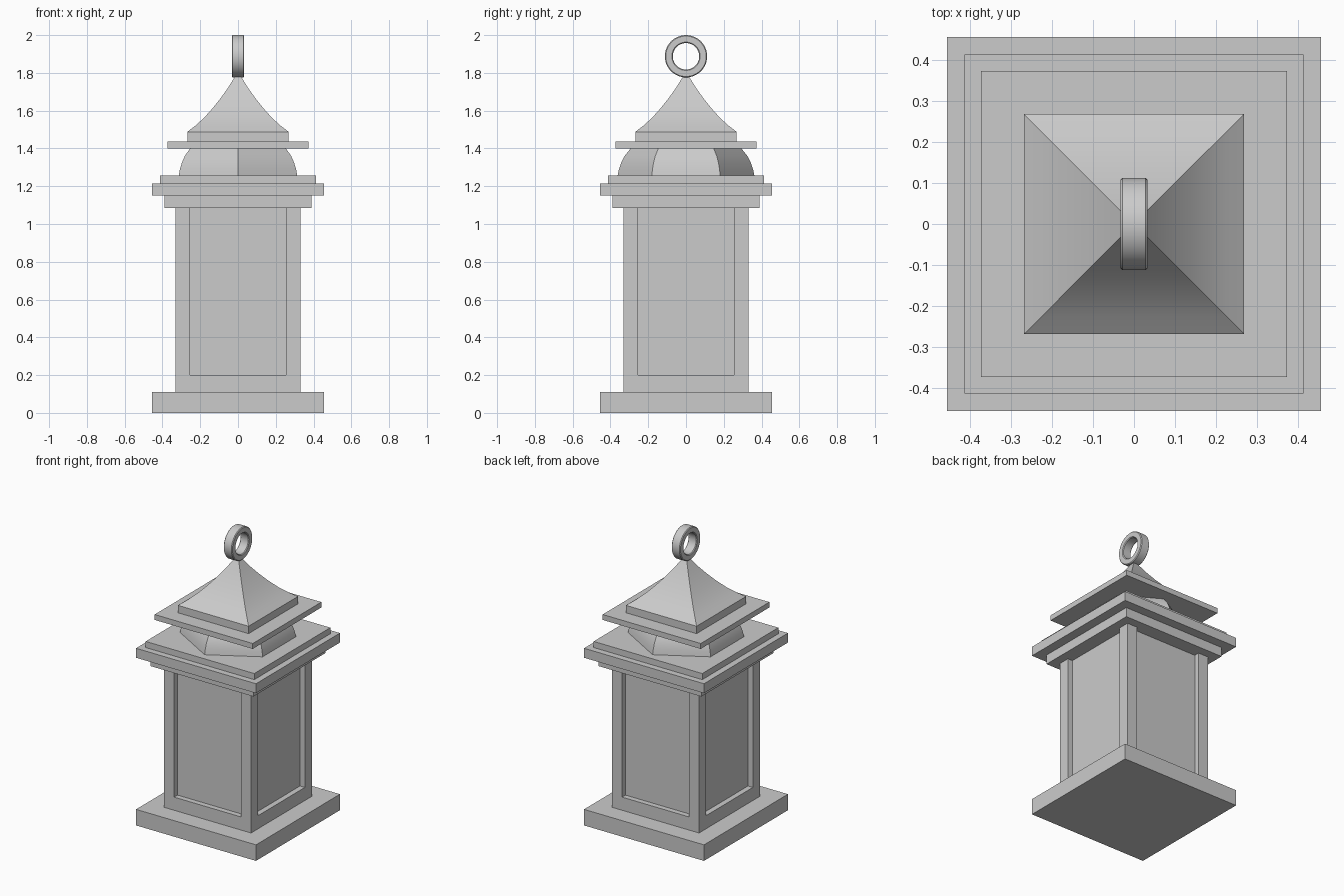
import bpy, bmesh, math

if "Cube" in bpy.data.objects:
    bpy.data.objects.remove(bpy.data.objects["Cube"])


def finish(name, bm, smooth=None):
    bmesh.ops.recalc_face_normals(bm, faces=bm.faces)
    mesh = bpy.data.meshes.new(name)
    bm.to_mesh(mesh)
    bm.free()
    obj = bpy.data.objects.new(name, mesh)
    bpy.context.collection.objects.link(obj)
    if smooth:
        bpy.ops.object.select_all(action='DESELECT')
        obj.select_set(True)
        bpy.context.view_layer.objects.active = obj
        bpy.ops.object.shade_smooth_by_angle(angle=math.radians(smooth))
    return obj


def loft(name, loops, smooth=None, closed=False):
    """Skin a stack of equal-length point loops; cap the ends unless closed."""
    bm = bmesh.new()
    rows = [[bm.verts.new(p) for p in loop] for loop in loops]
    pairs = list(zip(rows, rows[1:]))
    if closed:
        pairs.append((rows[-1], rows[0]))
    else:
        bm.faces.new(rows[0])
        bm.faces.new(rows[-1])
    n = len(rows[0])
    for a, b in pairs:
        for i in range(n):
            j = (i + 1) % n
            bm.faces.new((a[i], a[j], b[j], b[i]))
    return finish(name, bm, smooth)


def square(h, z):
    return [(-h, -h, z), (h, -h, z), (h, h, z), (-h, h, z)]


def slab(name, h, z0, z1):
    return loft(name, [square(h, z0), square(h, z1)])


# Base, lower rails and stepped cornice
slab("base", 0.455, 0.0, 0.11)
slab("lower_rail", 0.33, 0.11, 0.2)
slab("cornice_lower", 0.39, 1.085, 1.15)
slab("cornice_middle", 0.455, 1.15, 1.215)
slab("cornice_upper", 0.412, 1.215, 1.257)

# Lantern body: corner posts with recessed panels, as one extruded outline
post, opening, panel = 0.33, 0.253, 0.293
side = [(-post, -post), (-opening, -post), (-opening, -panel),
        (opening, -panel), (opening, -post)]
outline = []
for k in range(4):
    c, s = [(1, 0), (0, 1), (-1, 0), (0, -1)][k]
    outline += [(x * c - y * s, x * s + y * c) for x, y in side]
loft("posts_and_panels", [[(x, y, z) for x, y in outline] for z in (0.2, 1.085)])

# Six-sided dome between cornice and roof plate
dome_profile = [(0.362, 1.257), (0.355, 1.29), (0.343, 1.325),
                (0.325, 1.36), (0.293, 1.4)]
loft("dome", [[(r * math.sin(i * math.pi / 3), r * math.cos(i * math.pi / 3), z)
               for i in range(6)] for r, z in dome_profile], smooth=30)

# Roof plate and flared pyramid roof
slab("roof_plate", 0.372, 1.4, 1.437)
roof_profile = [(0.268, 1.437), (0.268, 1.488), (0.225, 1.521), (0.18, 1.562),
                (0.135, 1.612), (0.095, 1.662), (0.055, 1.718), (0.015, 1.782)]
loft("roof", [square(h, z) for h, z in roof_profile], smooth=30)

# Hanging ring, a bevelled band turned about the x axis
ring_section = [(-0.033, 0.075), (-0.028, 0.07), (0.028, 0.07), (0.033, 0.075),
                (0.033, 0.107), (0.028, 0.112), (-0.028, 0.112), (-0.033, 0.107)]
SEG = 48
loft("hanging_ring",
     [[(x, r * math.cos(2 * math.pi * i / SEG), 1.888 + r * math.sin(2 * math.pi * i / SEG))
       for x, r in ring_section] for i in range(SEG)], smooth=40, closed=True)
